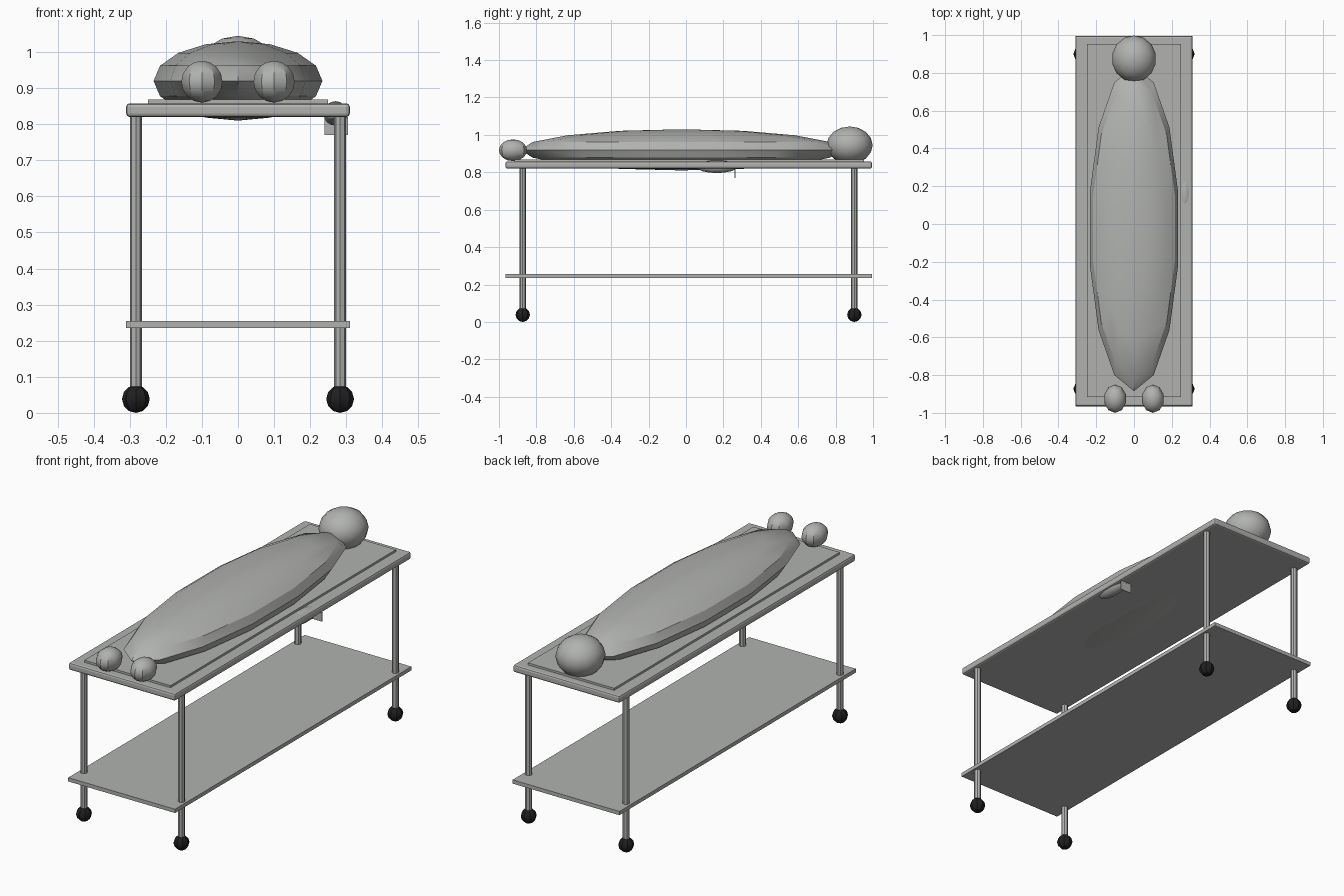
import bpy, math

if "Cube" in bpy.data.objects:
    bpy.data.objects.remove(bpy.data.objects["Cube"])


def material(name, rgb):
    m = bpy.data.materials.new(name)
    m.diffuse_color = (*rgb, 1)
    m.use_nodes = True
    m.node_tree.nodes["Principled BSDF"].inputs["Base Color"].default_value = m.diffuse_color
    return m


GREY = material("pale grey", (0.44, 0.45, 0.43))
BLACK = material("black rubber", (0.014, 0.014, 0.014))


def finish(name, mat, smooth=True):
    ob = bpy.context.object
    ob.name = name
    ob.data.materials.append(mat)
    bpy.ops.object.transform_apply(location=False, rotation=False, scale=True)
    if smooth:
        bpy.ops.object.shade_smooth_by_angle(angle=math.radians(30))
    return ob


def box(name, loc, size, bevel=0.0):
    bpy.ops.mesh.primitive_cube_add(size=1, location=loc)
    bpy.context.object.scale = size
    ob = finish(name, GREY, False)
    if bevel:
        mod = ob.modifiers.new("rounded edge", 'BEVEL')
        mod.width = bevel
        mod.segments = 2
    return ob


def ball(name, loc, radii, mat=GREY, segs=14, rings=8):
    bpy.ops.mesh.primitive_uv_sphere_add(segments=segs, ring_count=rings,
                                         radius=1, location=loc)
    bpy.context.object.scale = radii
    return finish(name, mat)


# trolley: top, thin pad, lower shelf
box("table_top", (0, 0.015, 0.839), (0.62, 1.96, 0.038), 0.01)
box("pad", (0, 0.018, 0.862), (0.50, 1.87, 0.014))
box("lower_shelf", (0, 0.015, 0.245), (0.62, 1.96, 0.02))

# legs and wheels
for sx, side in ((-1, "left"), (1, "right")):
    for y, end in ((-0.873, "front"), (0.90, "back")):
        x = sx * 0.283
        bpy.ops.mesh.primitive_cylinder_add(vertices=8, radius=0.017, depth=0.79,
                                            location=(x, y, 0.435))
        finish(f"{end}_{side}_leg", GREY)
        ball(f"{end}_{side}_wheel", (x, y, 0.0385), (0.0385,) * 3, BLACK, 8, 6)

# covered figure
ball("covered_body", (0, -0.025, 0.92), (0.24, 0.86, 0.11))
ball("covered_head", (0, 0.875, 0.945), (0.118, 0.123, 0.10))
for sx, side in ((-1, "left"), (1, "right")):
    ball(f"{side}_foot", (sx * 0.10, -0.925, 0.918), (0.06, 0.075, 0.058), segs=10)

# hanging hand and its tag, below the table edge
ball("hand", (0.27, 0.165, 0.83), (0.035, 0.11, 0.034), segs=10)
box("tag", (0.272, 0.262, 0.795), (0.065, 0.004, 0.05))
